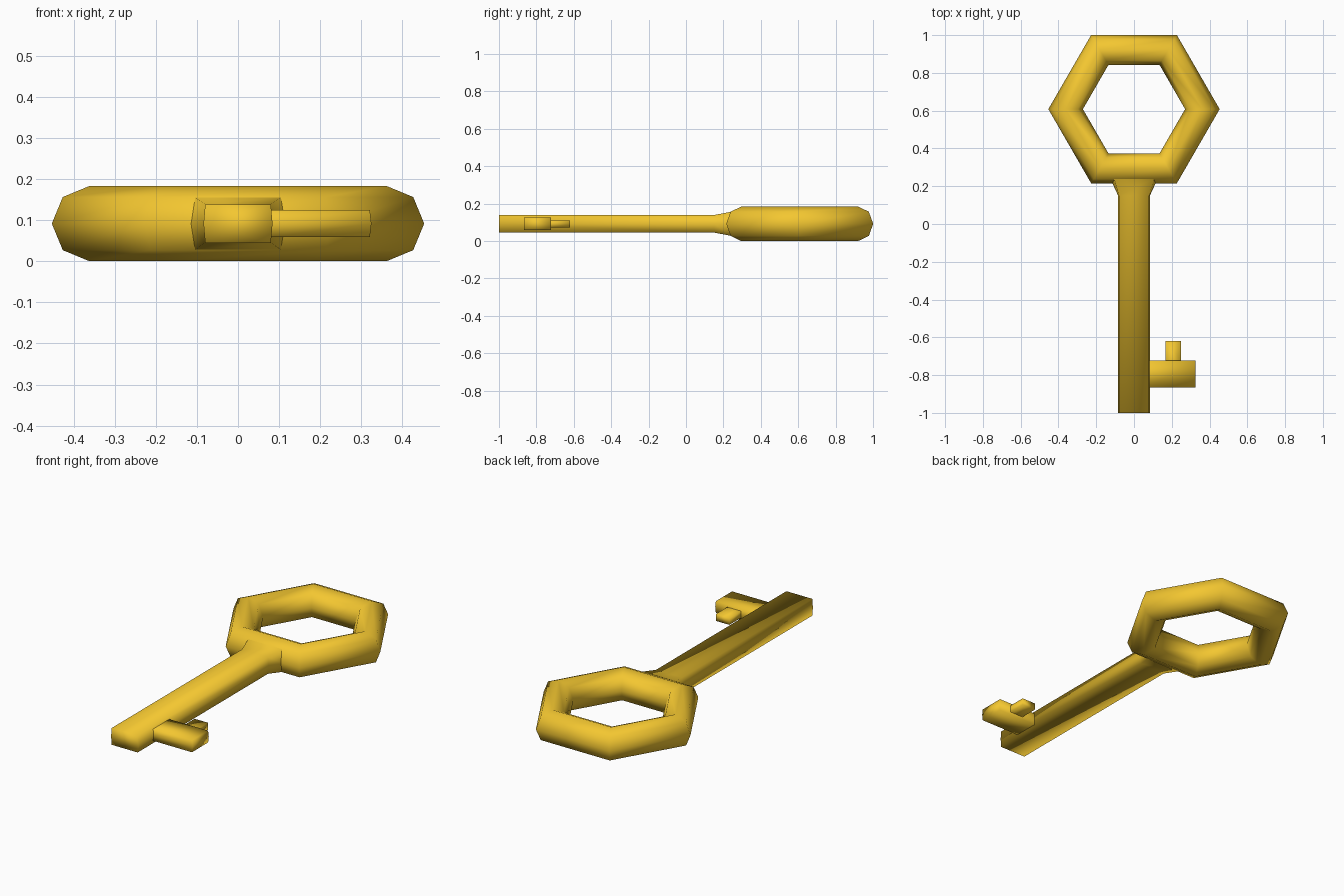
import bpy

if "Cube" in bpy.data.objects:
    bpy.data.objects.remove(bpy.data.objects["Cube"])

MID = 0.092  # height of the key's middle plane

gold = bpy.data.materials.new("gold")
gold.diffuse_color = (0.9, 0.57, 0.03, 1)
gold.use_nodes = True
gold.node_tree.nodes["Principled BSDF"].inputs["Base Color"].default_value = gold.diffuse_color


def finish(obj, name):
    obj.name = name
    obj.data.materials.append(gold)
    for p in obj.data.polygons:
        p.use_smooth = True


def loft(name, sections):
    """Join equal-sized point loops into a tube, closing only the last one."""
    n = len(sections[0])
    verts = [p for s in sections for p in s]
    faces = [(k * n + i, k * n + (i + 1) % n, (k + 1) * n + (i + 1) % n, (k + 1) * n + i)
             for k in range(len(sections) - 1) for i in range(n)]
    last = (len(sections) - 1) * n
    faces.append(tuple(range(last, last + n)))
    mesh = bpy.data.meshes.new(name)
    mesh.from_pydata(verts, [], faces)
    obj = bpy.data.objects.new(name, mesh)
    bpy.context.collection.objects.link(obj)
    finish(obj, name)


def across_x(y_mid, y_edge, w_mid, w_edge, h, cx=0):
    """Six-sided section facing along y."""
    return [(cx + w_mid, y_mid, MID), (cx + w_edge, y_edge, MID + h),
            (cx - w_edge, y_edge, MID + h), (cx - w_mid, y_mid, MID),
            (cx - w_edge, y_edge, MID - h), (cx + w_edge, y_edge, MID - h)]


def across_y(x_mid, x_edge, y0, y1, h):
    """Six-sided section facing along x."""
    return [(x_mid, y0, MID), (x_edge, y0, MID + h), (x_edge, y1, MID + h),
            (x_mid, y1, MID), (x_edge, y1, MID - h), (x_edge, y0, MID - h)]


# Hexagonal bow: a coarse torus
bpy.ops.mesh.primitive_torus_add(major_segments=6, minor_segments=8, major_radius=0.362,
                                 minor_radius=0.0915, location=(0, 0.608, MID))
finish(bpy.context.object, "bow")

# Shaft, flaring into the bow
loft("shaft", [across_x(0.217, 0.240, 0.115, 0.105, 0.064),
               across_x(0.150, 0.150, 0.084, 0.080, 0.047),
               across_x(-1.0, -1.0, 0.084, 0.080, 0.047)])

# Bit sticking out of the shaft's side
loft("bit", [across_y(0.082, 0.078, -0.865, -0.722, 0.033),
             across_y(0.325, 0.321, -0.865, -0.722, 0.033)][::1])

# Tooth on the bit, pointing back to the bow
loft("tooth", [across_x(-0.722, -0.722, 0.042, 0.042, 0.019, 0.208),
               across_x(-0.62, -0.62, 0.042, 0.042, 0.019, 0.208)])

# Make all normals point outward
for obj in bpy.data.objects:
    bpy.ops.object.select_all(action='DESELECT')
    bpy.context.view_layer.objects.active = obj
    obj.select_set(True)
    bpy.ops.object.mode_set(mode='EDIT')
    bpy.ops.mesh.select_all(action='SELECT')
    bpy.ops.mesh.normals_make_consistent(inside=False)
    bpy.ops.object.mode_set(mode='OBJECT')
